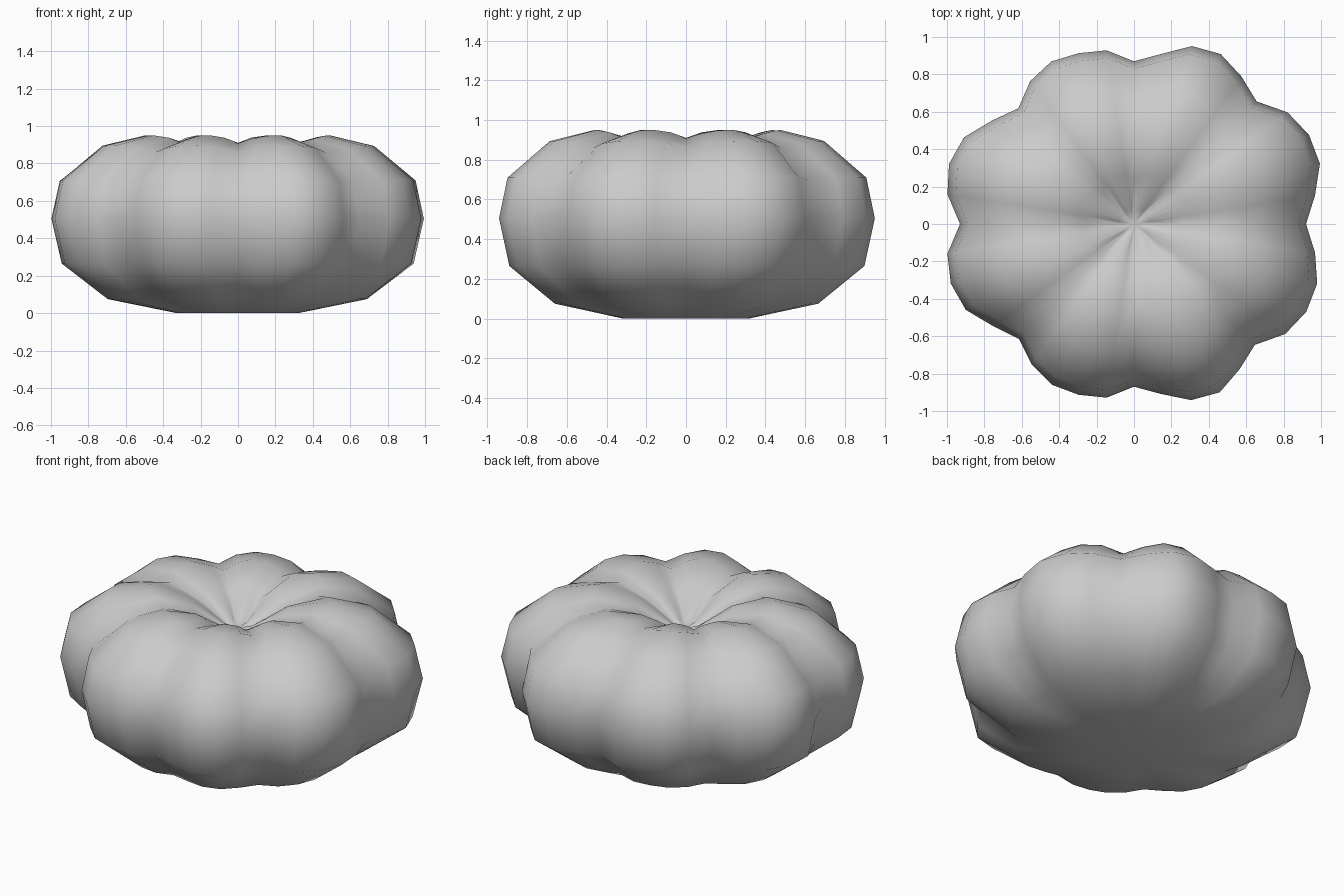
import bpy, bmesh, math

if "Cube" in bpy.data.objects:
    bpy.data.objects.remove(bpy.data.objects["Cube"], do_unlink=True)

# Single plain grey material
grey = bpy.data.materials.new("plain_grey")
grey.use_nodes = True
colour = (0.6, 0.6, 0.6, 1)
grey.diffuse_color = colour
grey.node_tree.nodes["Principled BSDF"].inputs["Base Color"].default_value = colour

# Waist radius for each column, five columns to a lobe, counter-clockwise from +x
waist = [.92, .98, 1.045, 1.05, 1.015, .927, .976, 1.02, 1.0, .92,
         .87, .94, .96, .975, .944, .875, .94, 1.02, 1.04, 1.01,
         .93, 1.01, 1.03, 1.01, .93, .87, .93, .965, .96, .94,
         .87, .92, .99, 1.01, .96, .914, 1.0, 1.034, 1.03, .98]
groove = [1, .45, .05, 0, .3]   # groove depth across one lobe

# Rings from base to crater: radius factor, height, lobe strength, groove drop
rings = [(.33, 0, .5, 0), (.70, .075, .8, 0), (.945, .265, 1, 0),
         (1, .505, 1, 0), (.955, .71, 1, .01), (.73, .895, 1.1, .035),
         (.50, .95, 1.2, .04), (.28, .90, 1.2, .05), (.08, .77, 1, .02)]


def build_body():
    bm = bmesh.new()
    count = len(waist)
    loops = []
    for factor, height, strength, drop in rings:
        loop = []
        for i, radius in enumerate(waist):
            a = math.tau * i / count
            r = factor * (1 + (radius - 1) * strength)
            z = height - drop * groove[i % len(groove)]
            loop.append(bm.verts.new((r * math.cos(a), r * math.sin(a), z)))
        loops.append(loop)
    # Side bands
    for low, high in zip(loops, loops[1:]):
        for i in range(count):
            j = (i + 1) % count
            bm.faces.new((low[i], low[j], high[j], high[i]))
    # Flat base and crater floor as fans
    base = bm.verts.new((0, 0, 0))
    floor = bm.verts.new((0, 0, .75))
    for i in range(count):
        j = (i + 1) % count
        bm.faces.new((loops[0][j], loops[0][i], base))
        bm.faces.new((loops[-1][i], loops[-1][j], floor))
    bmesh.ops.recalc_face_normals(bm, faces=bm.faces)
    for face in bm.faces:
        face.smooth = True
    mesh = bpy.data.meshes.new("pumpkin_body")
    bm.to_mesh(mesh)
    bm.free()
    mesh.materials.append(grey)
    body = bpy.data.objects.new("pumpkin_body", mesh)
    bpy.context.collection.objects.link(body)


build_body()
